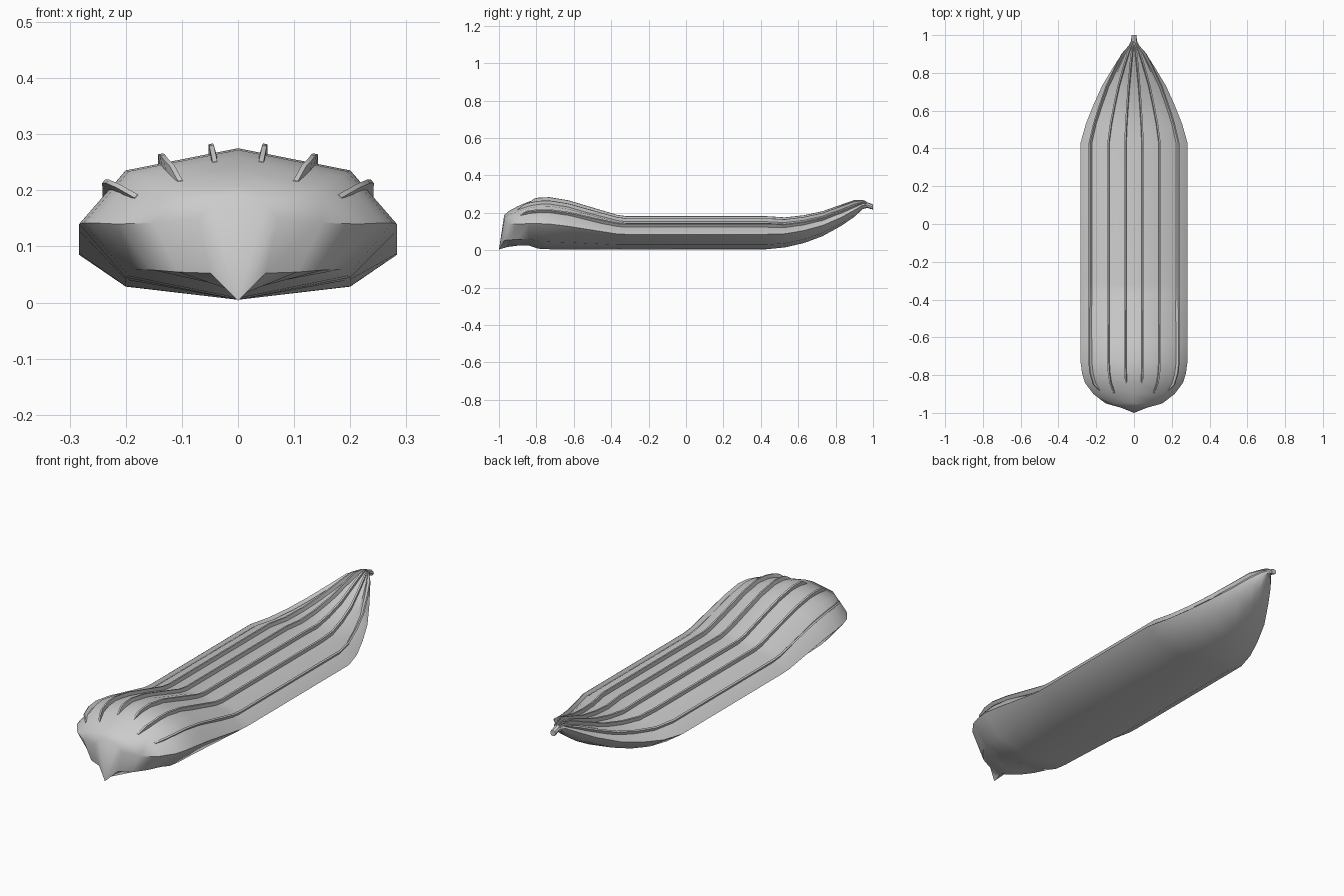
import bpy
import bmesh
import math
from mathutils import Vector

cube = bpy.data.objects.get("Cube")
if cube:
    bpy.data.objects.remove(cube, do_unlink=True)

# Single plain grey
grey = bpy.data.materials.new("plain grey")
grey.use_nodes = True
colour = (0.6, 0.6, 0.6, 1.0)
grey.diffuse_color = colour
grey.node_tree.nodes["Principled BSDF"].inputs["Base Color"].default_value = colour

# Hull stations: y, half width, top z, side z, bottom z
STATIONS = [
    (-.972, .07, .187, .15, .012),
    (-.95, .15, .208, .142, .018),
    (-.9, .215, .235, .14, .024),
    (-.84, .26, .26, .142, .025),
    (-.79, .275, .272, .142, .008),
    (-.73, .283, .275, .14, .005),
    (-.63, .283, .258, .128, .005),
    (-.37, .283, .178, .087, .005),
    (-.32, .283, .17, .085, .005),
    (.43, .283, .17, .085, .005),
    (.53, .255, .163, .088, .015),
    (.63, .215, .174, .105, .038),
    (.73, .17, .195, .132, .075),
    (.83, .11, .23, .175, .13),
    (.9, .065, .254, .214, .178),
    (.945, .026, .263, .24, .22),
    (.97, .015, .256, .241, .226),
    (1.0, .014, .245, .231, .217),
]
TIP = (0, -1, .003)


def build_object(name, bm):
    bmesh.ops.recalc_face_normals(bm, faces=bm.faces)
    mesh = bpy.data.meshes.new(name)
    bm.to_mesh(mesh)
    bm.free()
    mesh.materials.append(grey)
    obj = bpy.data.objects.new(name, mesh)
    bpy.context.collection.objects.link(obj)
    bpy.ops.object.select_all(action='DESELECT')
    obj.select_set(True)
    bpy.context.view_layer.objects.active = obj
    bpy.ops.object.shade_smooth_by_angle(angle=math.radians(40))
    return obj


def bridge(bm, rings):
    for a, b in zip(rings, rings[1:]):
        for i in range(len(a)):
            j = (i + 1) % len(a)
            bm.faces.new((a[i], a[j], b[j], b[i]))


def sample(y):
    """Linear blend between neighbouring hull stations."""
    for a, b in zip(STATIONS, STATIONS[1:]):
        if a[0] <= y <= b[0]:
            t = (y - a[0]) / (b[0] - a[0])
            return [p + (q - p) * t for p, q in zip(a, b)]


def section(station):
    """Eight-sided section with separate upper and lower heights."""
    y, half, top, side, bottom = station
    points = []
    for i in range(8):
        c, s = math.cos(i * math.pi / 4), math.sin(i * math.pi / 4)
        rise = top - side if s > 0 else side - bottom
        points.append(Vector((half * c, y, side + rise * s)))
    return points


# Hull: lofted sections, pointed low prow, small blunt stub at the rear
bm = bmesh.new()
rings = [[bm.verts.new(p) for p in section(st)] for st in STATIONS]
bridge(bm, rings)
bm.faces.new(rings[-1])
tip = bm.verts.new(TIP)
for i in range(8):
    bm.faces.new((tip, rings[0][i], rings[0][(i + 1) % 8]))
build_object("hull", bm)


def rib(name, fraction, start, sign):
    """Raised strip following the upper hull at a fraction of its width."""
    end = .965
    ys = [start, start + .035]
    ys += [st[0] for st in STATIONS if ys[-1] + .01 < st[0] < end] + [end]
    bm = bmesh.new()
    rings = []
    for k, y in enumerate(ys):
        st = sample(y)
        side, shoulder, crest = section(st)[:3]
        x = fraction * st[1]
        low, high = (side, shoulder) if x > shoulder.x else (shoulder, crest)
        base = low.lerp(high, (low.x - x) / (low.x - high.x))
        along = (low - high).normalized()
        normal = Vector((-along.z, 0, along.x))
        w = min(.006, st[1] * .12)
        h = .001 if k == 0 else min(.017, st[1] * .25)
        ring = [base + along * u + normal * v
                for u, v in ((-w, -.006), (w, -.006), (w * .7, h), (-w * .7, h))]
        rings.append([bm.verts.new((sign * p.x, p.y, p.z)) for p in ring])
    bridge(bm, rings)
    bm.faces.new(rings[0])
    bm.faces.new(rings[-1])
    build_object(name, bm)


# Three ribs on each side
for label, sign in (("left", 1), ("right", -1)):
    rib("inner_rib_" + label, .16, -.845, sign)
    rib("middle_rib_" + label, .477, -.9, sign)
    rib("outer_rib_" + label, .8, -.885, sign)
